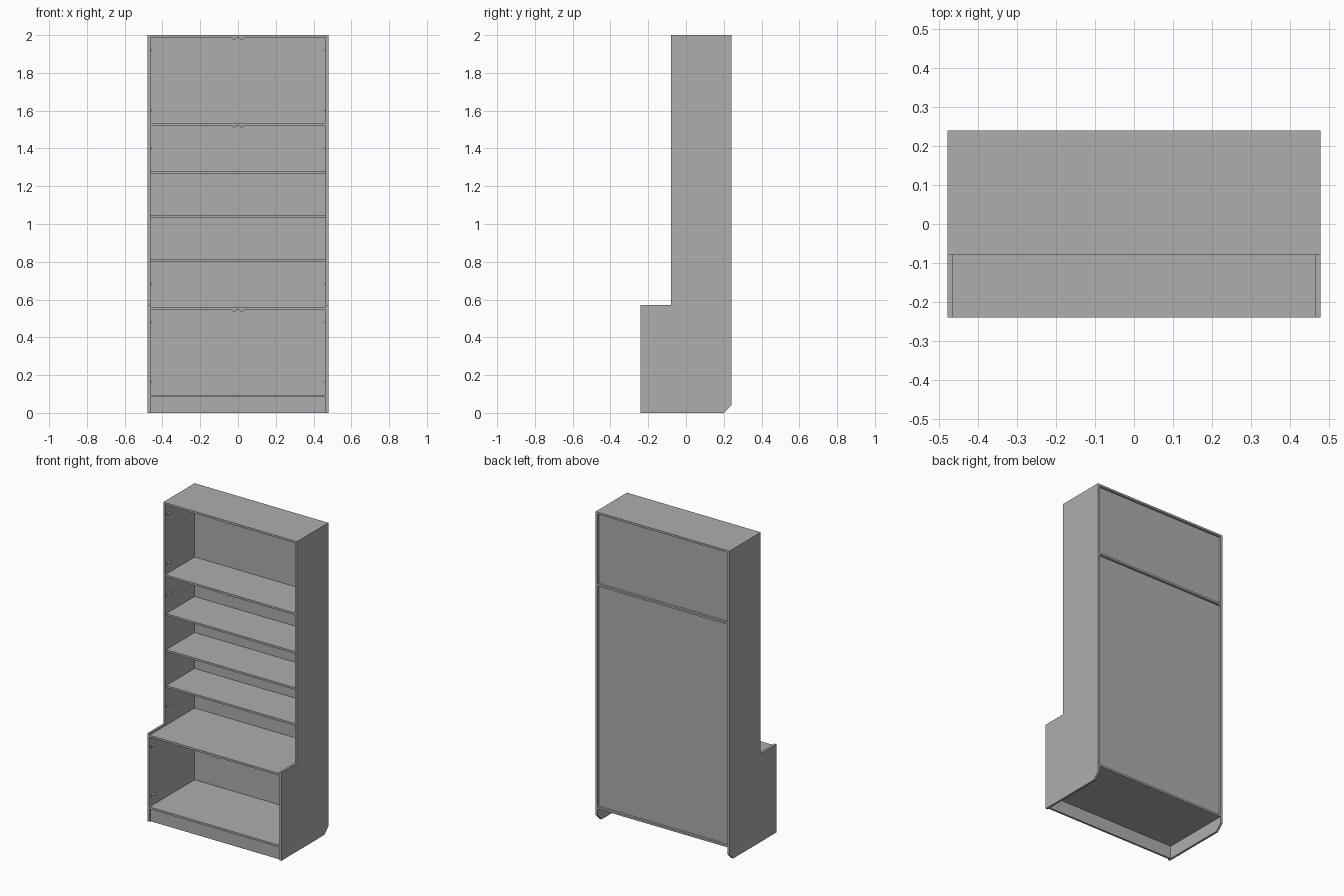
import bpy, bmesh, math

if "Cube" in bpy.data.objects:
    bpy.data.objects.remove(bpy.data.objects["Cube"])

W, T = 0.478, 0.013          # half width, board thickness
BACK, PANEL = 0.24, 0.22     # rear edge, inner face of back panels
LOW, UP = -0.24, -0.08       # front edges of lower and upper sections
ST = 0.014                   # side board thickness
IN = W - ST                  # inner face of the sides

# dark grey finish shared by every part
GREY = bpy.data.materials.new("dark_grey")
GREY.diffuse_color = (0.42, 0.42, 0.42, 1)
GREY.use_nodes = True
GREY.node_tree.nodes["Principled BSDF"].inputs["Base Color"].default_value = GREY.diffuse_color


def box(name, x0, x1, y0, y1, z0, z1):
    bm = bmesh.new()
    bmesh.ops.create_cube(bm, size=1)
    for v in bm.verts:
        v.co.x = x0 if v.co.x < 0 else x1
        v.co.y = y0 if v.co.y < 0 else y1
        v.co.z = z0 if v.co.z < 0 else z1
    return finish(name, bm)


def finish(name, bm):
    bmesh.ops.recalc_face_normals(bm, faces=bm.faces)
    me = bpy.data.meshes.new(name)
    bm.to_mesh(me)
    bm.free()
    me.materials.append(GREY)
    ob = bpy.data.objects.new(name, me)
    bpy.context.collection.objects.link(ob)
    return ob


def side(name, x0):
    # stepped side board with a chamfered rear foot
    prof = [(LOW, 0), (0.2, 0), (BACK, 0.04), (BACK, 2 - T), (UP, 2 - T),
            (UP, 0.57), (LOW, 0.57)]
    bm = bmesh.new()
    f = bm.faces.new([bm.verts.new((x0, y, z)) for y, z in prof])
    ext = bmesh.ops.extrude_face_region(bm, geom=[f])["geom"]
    bmesh.ops.translate(bm, vec=(ST, 0, 0),
                        verts=[v for v in ext if isinstance(v, bmesh.types.BMVert)])
    finish(name, bm)


def peg(name, x, z, r, y, length):
    # small round fitting lying front to back
    bpy.ops.mesh.primitive_cylinder_add(vertices=16, radius=r, depth=length,
                                        location=(x, y + length / 2, z),
                                        rotation=(math.pi / 2, 0, 0))
    ob = bpy.context.object
    ob.name = ob.data.name = name
    ob.data.materials.append(GREY)
    bpy.ops.object.shade_smooth_by_angle()


# carcass
side("left_side", -W)
side("right_side", IN)
box("top_board", -W, W, UP, BACK, 2 - T, 2)
box("upper_fixed_shelf", -IN, IN, UP, BACK, 1.522, 1.535)
box("counter_shelf", -IN, IN, LOW, PANEL, 0.546, 0.559)
box("bottom_shelf", -IN, IN, LOW, BACK, 0.083, 0.096)
box("plinth", -IN, IN, LOW + 0.01, LOW + 0.01 + T, 0, 0.083)

# adjustable shelves
for i, z in enumerate((0.802, 1.034, 1.267)):
    box(f"adjustable_shelf_{i + 1}", -IN, IN, UP + 0.01, PANEL, z, z + T)

# recessed back panels
box("lower_back_panel", -IN, IN, PANEL, PANEL + 0.005, 0.096, 1.522)
box("upper_back_panel", -IN, IN, PANEL, PANEL + 0.005, 1.535, 2 - T)

# hinge mounts on the side walls, door catches under the boards
for z, front in ((0.165, LOW), (0.48, LOW), (0.685, UP), (1.40, UP),
                 (1.60, UP), (1.92, UP)):
    for s, label in ((-1, "left"), (1, "right")):
        peg(f"hinge_mount_{label}", s * IN, z, 0.007, front + 0.012, 0.04)
for z, front in ((0.546, LOW), (1.522, UP), (2 - T, UP)):
    for s, label in ((-1, "left"), (1, "right")):
        peg(f"door_catch_{label}", s * 0.02, z, 0.011, front + 0.003, 0.04)
